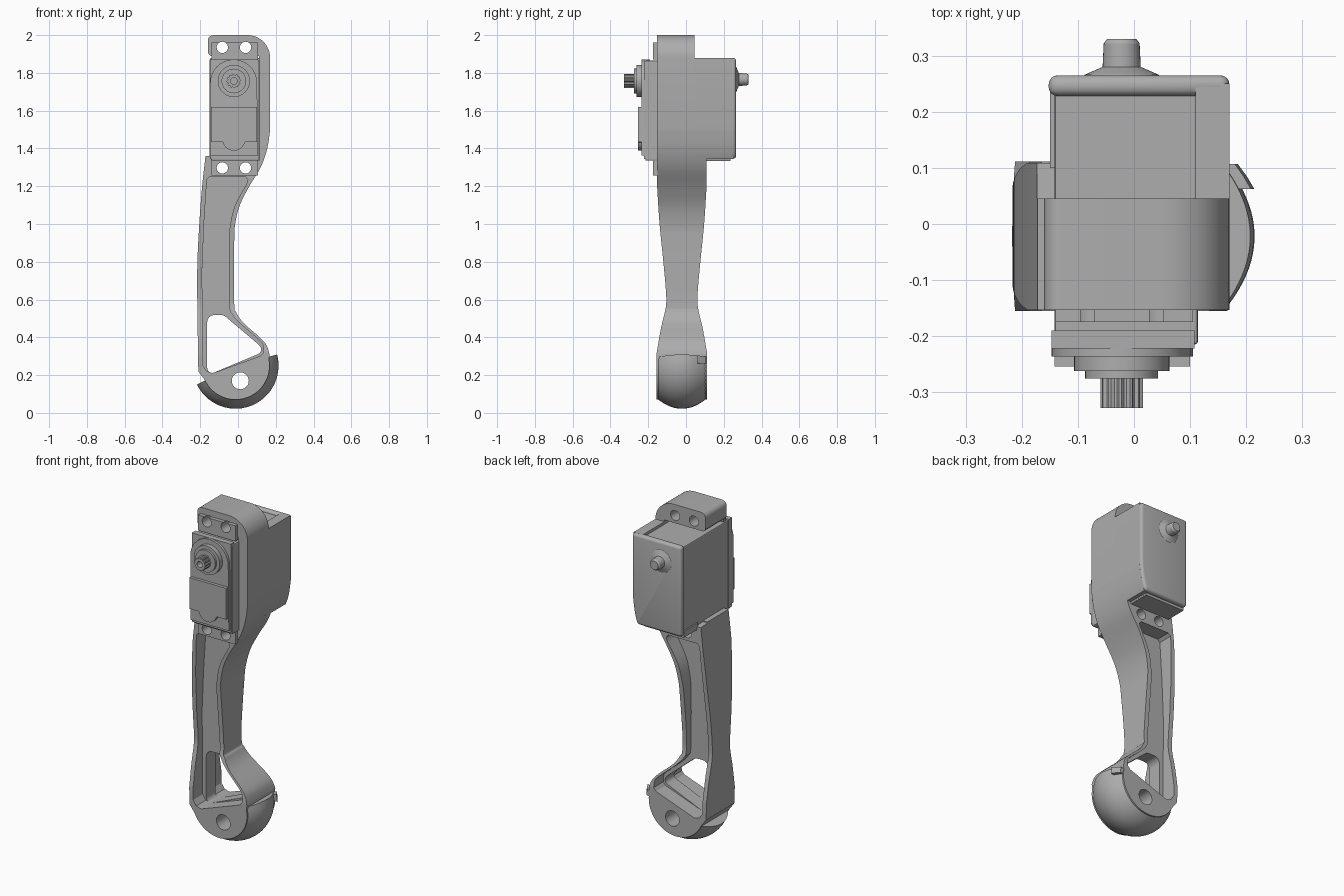
import bpy, bmesh, math
from mathutils import Vector

cube = bpy.data.objects.get("Cube")
if cube:
    bpy.data.objects.remove(cube, do_unlink=True)

GREY = (0.42, 0.42, 0.42, 1)
grey = bpy.data.materials.new("plain grey")
grey.use_nodes = True
grey.diffuse_color = GREY
grey.node_tree.nodes["Principled BSDF"].inputs["Base Color"].default_value = GREY


def finish(bm, name):
    bmesh.ops.recalc_face_normals(bm, faces=bm.faces[:])
    mesh = bpy.data.meshes.new(name)
    bm.to_mesh(mesh)
    bm.free()
    mesh.materials.append(grey)
    ob = bpy.data.objects.new(name, mesh)
    bpy.context.collection.objects.link(ob)
    return ob


def activate(ob):
    bpy.ops.object.select_all(action='DESELECT')
    ob.select_set(True)
    bpy.context.view_layer.objects.active = ob


def smooth(ob, angle=30):
    activate(ob)
    bpy.ops.object.shade_smooth_by_angle(angle=math.radians(angle))


def prism(name, points, lo, hi, axis="y"):
    """Extrude an (x, z) outline along y, or a (y, z) outline along x."""
    bm = bmesh.new()
    place = (lambda a, b, d: (a, d, b)) if axis == "y" else (lambda a, b, d: (d, a, b))
    face = bm.faces.new([bm.verts.new(place(a, b, lo)) for a, b in points])
    out = bmesh.ops.extrude_face_region(bm, geom=[face])
    move = (0, hi - lo, 0) if axis == "y" else (hi - lo, 0, 0)
    bmesh.ops.translate(bm, vec=move, verts=[v for v in out["geom"] if isinstance(v, bmesh.types.BMVert)])
    return finish(bm, name)


def box(name, x0, x1, y0, y1, z0, z1):
    return prism(name, [(x0, z0), (x1, z0), (x1, z1), (x0, z1)], y0, y1)


def arc(cx, cz, r, a0, a1, n=24):
    steps = [math.radians(a0 + (a1 - a0) * i / n) for i in range(n + 1)]
    return [(cx + r * math.cos(a), cz + r * math.sin(a)) for a in steps]


def disc(name, cx, cz, r, y0, y1, n=40):
    return prism(name, arc(cx, cz, r, 0, 360, n)[:-1], y0, y1)


def curve(pts, n=5):
    """Catmull-Rom curve through the points."""
    p = [Vector(q) for q in [pts[0]] + pts + [pts[-1]]]
    out = []
    for a, b, c, d in zip(p, p[1:], p[2:], p[3:]):
        for i in range(n):
            t = i / n
            out.append(tuple(b + (c - a) * t / 2 + (2 * a - 5 * b + 4 * c - d) * t * t / 2
                             + (3 * b - a - 3 * c + d) * t ** 3 / 2))
    return out + [pts[-1]]


def boolean(ob, cutter, mode="DIFFERENCE", keep=False):
    activate(ob)
    mod = ob.modifiers.new("cut", "BOOLEAN")
    mod.object, mod.operation, mod.solver = cutter, mode, "EXACT"
    bpy.ops.object.modifier_apply(modifier=mod.name)
    if not keep:
        bpy.data.objects.remove(cutter, do_unlink=True)


def bevel(ob, width, segments=4):
    activate(ob)
    mod = ob.modifiers.new("bevel", "BEVEL")
    mod.width, mod.segments, mod.limit_method = width, segments, "ANGLE"
    mod.angle_limit = math.radians(50)
    bpy.ops.object.modifier_apply(modifier=mod.name)


# Leg frame: front outline crossed with side outline
FX, FZ, FY = -0.013, 0.25, -0.022          # centre of the round foot
right_edge = curve([(0.17, 1.5), (0.155, 1.4), (0.12, 1.3), (0.06, 1.2), (0.01, 1.1),
                    (-0.015, 1.0), (-0.02, 0.9), (-0.02, 0.58), (-0.008, 0.53),
                    (0.03, 0.475), (0.11, 0.405), (0.15, 0.36), (0.167, 0.31)])
left_edge = curve([(-0.21, 0.22), (-0.213, 0.4), (-0.216, 0.75), (-0.205, 1.0), (-0.19, 1.2), (-0.172, 1.36)])
outline = ([(-0.12, 1.36), (-0.12, 1.89), (-0.145, 1.89), (-0.16, 1.905)] + arc(-0.13, 1.97, 0.03, 180, 90, 6)
           + arc(0.05, 1.88, 0.12, 90, 0, 16) + right_edge + arc(FX, FZ, 0.18, 10, -155, 32) + left_edge)
frame = prism("leg_frame", outline, -0.4, 0.4)
front = curve([(-0.155, 0.32), (-0.132, 0.45), (-0.107, 0.56), (-0.106, 0.64), (-0.12, 0.8),
               (-0.14, 1.0), (-0.153, 1.2)])
back = [(-0.044 - y, z) for y, z in reversed(front)]
side = ([(-0.155, 0)] + front + [(-0.153, 2.1), (0.045, 2.1), (0.045, 1.355), (0.109, 1.35)]
        + back + [(0.111, 0)])
boolean(frame, prism("side_cutter", side, -0.5, 0.5, "x"), "INTERSECT")

# Servo bay, recessed pockets on both faces, and the window
boolean(frame, box("bay_cutter", -0.4, 0.112, -0.5, 0.5, 1.36, 1.89))
pocket = ([(-0.165, 1.235), (-0.15, 1.25), (0.04, 1.25), (0.052, 1.235)]
          + curve([(0.05, 1.22), (-0.015, 1.1), (-0.04, 1.0), (-0.048, 0.9), (-0.046, 0.58),
                   (-0.032, 0.525), (0.01, 0.475), (0.09, 0.405), (0.13, 0.365), (0.135, 0.32)])
          + [(0.12, 0.302), (-0.13, 0.212), (-0.165, 0.22), (-0.186, 0.25), (-0.19, 0.75), (-0.18, 1.0)])
for y0, y1 in ((-0.5, -0.065), (0.02, 0.5)):
    boolean(frame, prism("pocket_cutter", pocket, y0, y1))
window = (arc(-0.125, 0.48, 0.038, 180, 90, 6) + arc(-0.09, 0.478, 0.04, 90, 45, 5)
          + [(0.105, 0.365)] + arc(0.098, 0.335, 0.025, 30, -70, 6)
          + [(-0.13, 0.212)] + arc(-0.137, 0.238, 0.026, -90, -180, 5))
boolean(frame, prism("window_cutter", window, -0.5, 0.5))
boolean(frame, disc("axle_cutter", 0.012, 0.17, 0.045, -0.5, 0.5))

# Servo mounting tabs, with screw holes through tabs and frame
tabs = [box("upper_mounting_tab", -0.14, 0.105, -0.175, -0.15, 1.87, 1.962),
        box("lower_mounting_tab", -0.14, 0.105, -0.175, -0.15, 1.258, 1.37)]
for tab, z in zip(tabs, (1.935, 1.297)):
    for x in (-0.083, 0.04):
        hole = disc("screw_cutter", x, z, 0.03, -0.5, 0.5, 24)
        boolean(tab, hole, keep=True)
        boolean(frame, hole)
    smooth(tab)
smooth(frame)

# Servo body and stepped front case
body = box("servo_body", -0.142, 0.114, -0.215, 0.235, 1.335, 1.865)
bevel(body, 0.006, 2)
box("servo_bottom_lip", -0.15, 0.112, 0.1, 0.235, 1.333, 1.37)
SX, SZ = -0.022, 1.757                     # output shaft axis
arch = [(-0.147, 1.362), (0.105, 1.362)] + arc(SX - 0.001, SZ - 0.01, 0.124, 0, 180, 28)
smooth(prism("servo_front_case", arch, -0.236, -0.2))
box("servo_front_flange", -0.147, 0.108, -0.222, -0.19, 1.345, 1.872)
plate = [(0.1, 1.435), (0.1, 1.62), (-0.142, 1.62), (-0.142, 1.435), (-0.085, 1.435)] + \
    arc(SX, 1.448, 0.06, 195, 345, 16) + [(0.04, 1.435)]
smooth(prism("servo_gear_cover", plate, -0.254, -0.21))

# Output boss, splined shaft and rear pivot
smooth(disc("output_boss", SX, SZ, 0.085, -0.262, -0.22))
smooth(disc("output_collar", SX, SZ, 0.065, -0.275, -0.22))
spline = [(SX + r * math.cos(a), SZ + r * math.sin(a))
          for i in range(48) for r, a in [((0.038, 0.033)[i // 2 % 2], math.tau * i / 48)]]
shaft = prism("splined_shaft", spline, -0.328, -0.26)
boolean(shaft, disc("shaft_cutter", SX, SZ, 0.018, -0.5, -0.29, 20))

# Rear cover: back plate, and a side wall that follows the leg edge
edge = [(x, z) for x, z in right_edge if z > 1.345]
plate = prism("cover_back_plate", [(-0.152, 1.345), (-0.152, 1.88), (0.17, 1.88)] + edge + [(0.138, 1.345)],
              0.228, 0.265)
bevel(plate, 0.016)
smooth(plate, 40)
smooth(prism("cover_side_wall", [(0.11, 1.345), (0.11, 1.88), (0.17, 1.88)] + edge + [(0.138, 1.345)],
             0.04, 0.25))


def lathe_y(name, cx, cz, profile, n=32):
    bm = bmesh.new()
    verts = [bm.verts.new((cx + r, y, cz)) for r, y in profile]
    edges = [bm.edges.new(pair) for pair in zip(verts, verts[1:])]
    bmesh.ops.spin(bm, geom=verts + edges, cent=(cx, 0, cz), axis=(0, 1, 0), angle=math.tau, steps=n)
    bmesh.ops.remove_doubles(bm, verts=bm.verts[:], dist=1e-5)
    return finish(bm, name)


smooth(lathe_y("rear_pivot", SX, SZ + 0.008, [(0.07, 0.26), (0.066, 0.266), (0.034, 0.28), (0.032, 0.322),
                                              (0.026, 0.33), (0, 0.33)]))


# Rubber foot: barrel-shaped sole with rows of raised tread blocks
def tread_radius(y):
    return 0.25 - 0.055 * ((y - FY) / 0.133) ** 2


def tread_cell(bm, a0, a1, y0, y1, inner, outer, cuts):
    cell = bmesh.ops.create_cube(bm, size=1)["verts"]
    edges = {e for v in cell for e in v.link_edges}
    old = set(bm.verts) - set(cell)
    bmesh.ops.subdivide_edges(bm, edges=list(edges), cuts=cuts, use_grid_fill=True)
    for v in set(bm.verts) - old:
        a = math.radians(a0 + (a1 - a0) * (v.co.x + 0.5))
        y = y0 + (y1 - y0) * (v.co.y + 0.5)
        low = inner(y)
        r = low + (tread_radius(y) - outer - low) * (v.co.z + 0.5)
        v.co = (FX + r * math.cos(a), y, FZ + r * math.sin(a))


START, END, ROWS, COLS = -154, 15, 13, 5
Y0, Y1 = FY - 0.133, FY + 0.133
bm = bmesh.new()
tread_cell(bm, START, END, Y0, Y1, lambda y: 0.15, 0.022, 20)
smooth(finish(bm, "foot_sole"))
bm = bmesh.new()
da, dy = (END - START) / ROWS, (Y1 - Y0) / COLS
for i in range(ROWS):
    for j in range(COLS):
        a, y = START + i * da, Y0 + j * dy
        tread_cell(bm, a + da * 0.1, a + da * 0.9, y + dy * 0.08, y + dy * 0.92,
                   lambda y: tread_radius(y) - 0.03, 0, 1)
smooth(finish(bm, "tread_blocks"))
